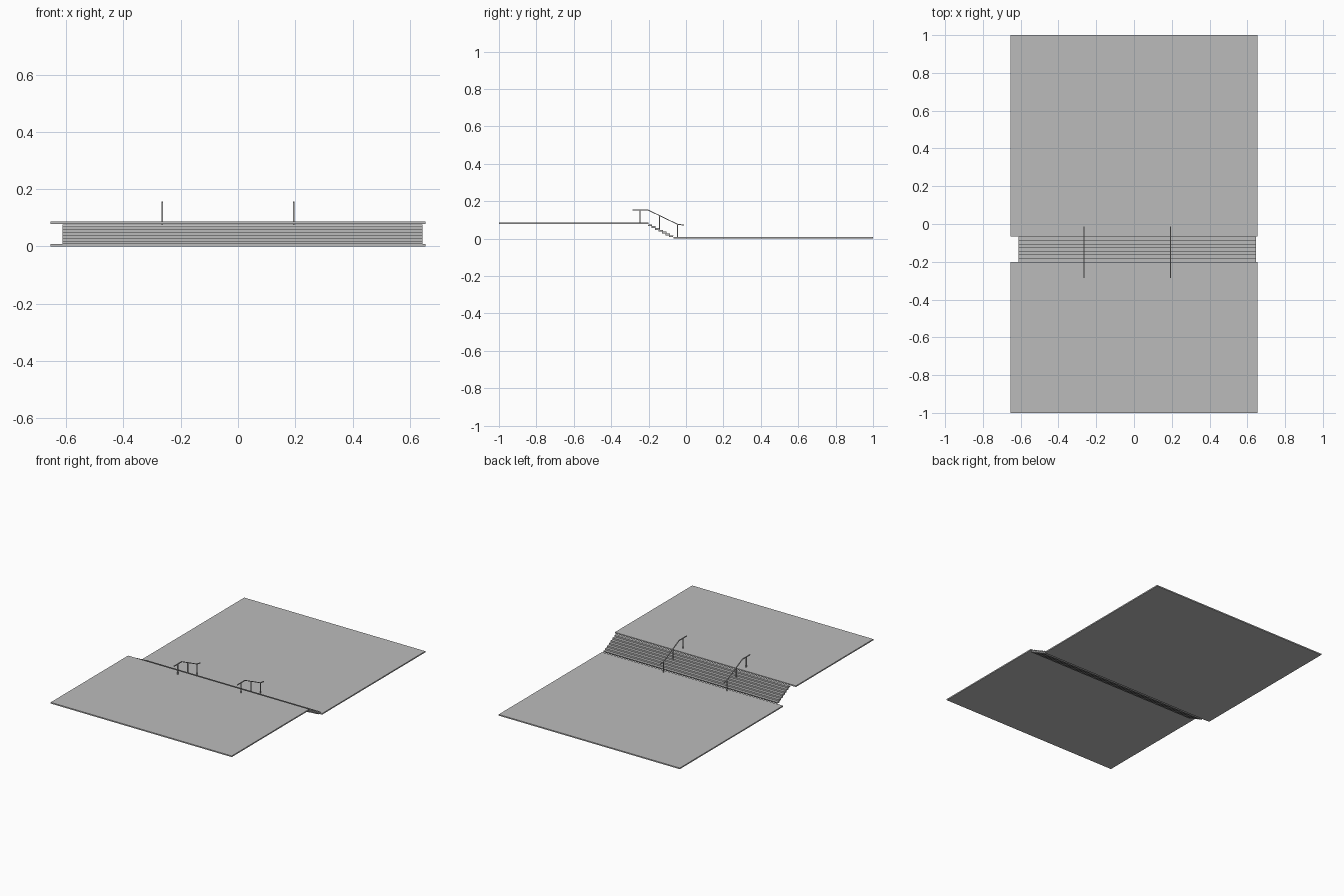
import bpy
from mathutils import Vector

if "Cube" in bpy.data.objects:
    bpy.data.objects.remove(bpy.data.objects["Cube"])


def material(name, color):
    mat = bpy.data.materials.new(name)
    mat.use_nodes = True
    mat.diffuse_color = color
    mat.node_tree.nodes["Principled BSDF"].inputs["Base Color"].default_value = color
    return mat


concrete = material("concrete grey", (0.5, 0.5, 0.5, 1))


def make_mesh(name, verts, faces):
    mesh = bpy.data.meshes.new(name)
    mesh.from_pydata(verts, [], faces)
    mesh.materials.append(concrete)
    obj = bpy.data.objects.new(name, mesh)
    bpy.context.collection.objects.link(obj)
    return obj


def extrude_x(name, profile, x0, x1):
    """Extrude a counter-clockwise (y, z) outline along x."""
    n = len(profile)
    verts = [(x, y, z) for x in (x0, x1) for y, z in profile]
    faces = [tuple(reversed(range(n))), tuple(range(n, 2 * n))]
    faces += [(i, (i + 1) % n, n + (i + 1) % n, n + i) for i in range(n)]
    return make_mesh(name, verts, faces)


def slab(name, x0, x1, y0, y1, z0, z1):
    return extrude_x(name, [(y0, z0), (y1, z0), (y1, z1), (y0, z1)], x0, x1)


HALF = 0.655
THICK = 0.008
TOP = 0.087
EDGE_UP, EDGE_LOW = -0.2, -0.067

# Two level plazas
slab("upper_plaza", -HALF, HALF, -1, EDGE_UP, TOP - THICK, TOP)
slab("lower_plaza", -HALF, HALF, EDGE_LOW, 1, 0, THICK)

# Flight of steps as one stepped slab with a stepped underside
STEPS = 7
tread = (EDGE_LOW - EDGE_UP) / STEPS
riser = (TOP - THICK) / (STEPS + 1)
upper = []
for i in range(STEPS):
    z = TOP - riser * (i + 1)
    upper += [(EDGE_UP + tread * i, z), (EDGE_UP + tread * (i + 1), z)]
lower = [(y - 0.004, z - riser) for y, z in upper]
extrude_x("stairs", lower + upper[::-1], -0.612, 0.645)

# Handrails: a bent flat bar on three posts
BAR = 0.005
path = [(-0.285, 0.154), (-0.205, 0.154), (-0.045, 0.077), (-0.012, 0.073)]
posts = [(-0.245, TOP, 0.154), (-0.142, 0.05, 0.122), (-0.045, THICK, 0.077)]
for side, x in (("right", -0.264), ("left", 0.194)):
    x0, x1 = x - BAR / 2, x + BAR / 2
    over = [(y, z + BAR / 2) for y, z in path]
    under = [(y, z - BAR / 2) for y, z in path]
    extrude_x(f"{side}_handrail", under + over[::-1], x0, x1)
    for i, (y, z0, z1) in enumerate(posts):
        slab(f"{side}_rail_post_{i + 1}", x0, x1, y - BAR / 2, y + BAR / 2, z0, z1)
